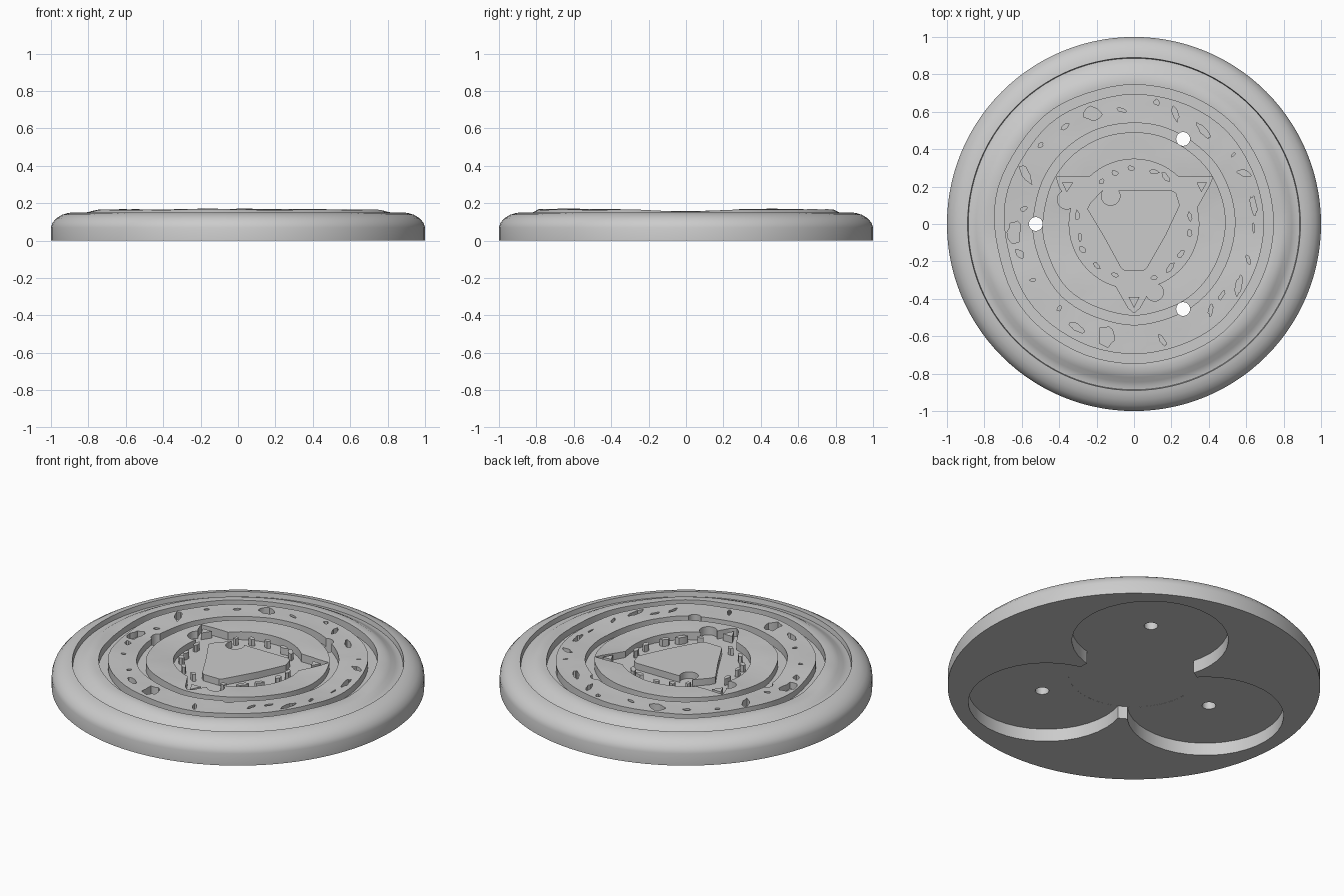
import bpy, bmesh, math, random
from mathutils import Vector, noise

random.seed(4)
TAU = math.tau
FLOOR = 0.118        # bottom of the carved grooves
ABOVE = 0.3          # cutter height, clear of the top face

if "Cube" in bpy.data.objects:
    bpy.data.objects.remove(bpy.data.objects["Cube"], do_unlink=True)

stone = bpy.data.materials.new("grey_stone")
stone.use_nodes = True
GREY = (0.6, 0.6, 0.6, 1)
stone.diffuse_color = GREY
stone.node_tree.nodes["Principled BSDF"].inputs["Base Color"].default_value = GREY


def to_object(name, bm):
    bmesh.ops.recalc_face_normals(bm, faces=bm.faces)
    mesh = bpy.data.meshes.new(name)
    bm.to_mesh(mesh)
    bm.free()
    mesh.materials.append(stone)
    ob = bpy.data.objects.new(name, mesh)
    bpy.context.collection.objects.link(ob)
    return ob


def add_prism(bm, points, low, high):
    """Upright prism over a closed outline."""
    rings = [[bm.verts.new((x, y, z)) for x, y in points] for z in (low, high)]
    bm.faces.new(rings[0])
    bm.faces.new(rings[1])
    n = len(points)
    for i in range(n):
        j = (i + 1) % n
        bm.faces.new((rings[0][i], rings[0][j], rings[1][j], rings[1][i]))


def prisms(name, outlines, low, high):
    bm = bmesh.new()
    for points in outlines:
        add_prism(bm, points, low, high)
    return to_object(name, bm)


def circle(x, y, r, n=32):
    return [(x + r * math.cos(TAU * i / n), y + r * math.sin(TAU * i / n)) for i in range(n)]


def blob(x, y, length, width, turn, n=12, rough=0.25):
    """Irregular rounded patch, long axis turned by an angle in degrees."""
    a = math.radians(turn)
    points = []
    for i in range(n):
        t = TAU * i / n
        k = 1 + random.uniform(-rough, rough)
        u, v = k * length / 2 * math.cos(t), k * width / 2 * math.sin(t)
        points.append((x + u * math.cos(a) - v * math.sin(a),
                       y + u * math.sin(a) + v * math.cos(a)))
    return points


def wobble(r, t, seed):
    return r + 0.013 * noise.noise(Vector((2 * math.cos(t), 2 * math.sin(t), seed)))


def ring_cutter(name, inner, outer, seed, n=72):
    """Hand-cut circular groove with a slightly uneven course."""
    bm = bmesh.new()
    loops = []
    for r, z in ((inner, FLOOR), (outer, FLOOR), (outer, ABOVE), (inner, ABOVE)):
        loops.append([bm.verts.new((wobble(r, TAU * i / n, seed) * math.cos(TAU * i / n),
                                    wobble(r, TAU * i / n, seed) * math.sin(TAU * i / n), z))
                      for i in range(n)])
    for k in range(4):
        a, b = loops[k], loops[(k + 1) % 4]
        for i in range(n):
            j = (i + 1) % n
            bm.faces.new((a[i], a[j], b[j], b[i]))
    return to_object(name, bm)


def carve(target, cutters):
    for cutter in cutters:
        cutter.hide_render = True
        mod = target.modifiers.new("carve", "BOOLEAN")
        mod.operation = "DIFFERENCE"
        mod.solver = "EXACT"
        mod.object = cutter
    bpy.context.view_layer.update()
    graph = bpy.context.evaluated_depsgraph_get()
    mesh = bpy.data.meshes.new_from_object(target.evaluated_get(graph))
    target.modifiers.clear()
    target.data = mesh
    for cutter in cutters:
        bpy.data.objects.remove(cutter, do_unlink=True)


def top_height(x, y):
    """Uneven surface of the top face, lowest across the middle."""
    rise = min(1, abs(y) / 0.35)
    p = Vector((x, y, 0))
    return (0.154 + 0.012 * rise * rise * (3 - 2 * rise)
            + 0.006 * noise.noise(p * 3) + 0.0015 * noise.noise(p * 11))


# Disc: lathed rim, shallow moat, uneven top face
SEGMENTS = 112
rim = [(1, 0), (1, 0.07), (0.992, 0.095), (0.97, 0.12), (0.94, 0.138), (0.91, 0.147),
       (0.89, 0.15), (0.886, 0.122), (0.865, 0.125), (0.845, 0.135), (0.82, 0.15)]
profile = [(r, z) for r, z in rim] + [(0.79 - 0.035 * k, None) for k in range(22)]
bm = bmesh.new()
loops = []
for r, z in profile:
    loop = []
    for i in range(SEGMENTS):
        x, y = r * math.cos(TAU * i / SEGMENTS), r * math.sin(TAU * i / SEGMENTS)
        loop.append(bm.verts.new((x, y, top_height(x, y) if z is None else z)))
    loops.append(loop)
for a, b in zip(loops, loops[1:]):
    for i in range(SEGMENTS):
        j = (i + 1) % SEGMENTS
        bm.faces.new((a[i], a[j], b[j], b[i]))
bm.faces.new(loops[0])
tip = bm.verts.new((0, 0, top_height(0, 0)))
for i in range(SEGMENTS):
    bm.faces.new((loops[-1][i], loops[-1][(i + 1) % SEGMENTS], tip))
disc = to_object("disc", bm)

# Carved marks between the two rings: x, y, length, width (hundredths), turn
marks = [(-7, 61, 5, 2, 160), (-22, 59, 9, 7, 20), (-37, 52, 5, 2, 35), (-50, 42, 3, 2, 45),
         (-58, 27, 11, 4, 120), (-59, 8, 4, 2, 20), (-64, -4, 11, 7, 95), (-61, -16, 6, 3, 120),
         (-54, -30, 3, 2, 0), (-40, -45, 3, 2, 70), (-31, -55, 9, 4, 150), (-15, -60, 10, 8, 100),
         (15, -62, 7, 2, 125), (41, -46, 6, 2, 80), (47, -38, 5, 2, 60), (56, -33, 10, 3, 80),
         (61, -19, 5, 2, 110), (64, -2, 5, 1, 90), (64, 10, 10, 3, 100), (59, 27, 8, 3, 160),
         (53, 37, 3, 1, 45), (37, 50, 10, 3, 130), (22, 59, 8, 3, 105), (12, 65, 3, 3, 0)]
mark_cutter = prisms("mark_cutter", [blob(x / 100, y / 100, l / 100, w / 100, t)
                                     for x, y, l, w, t in marks], FLOOR, ABOVE)

# Triangle over a circle, pointing to the front, with three round pits
triangle = [(-0.415, 0.25), (0.42, 0.25), (0.4, 0.2), (0.03, -0.45),
            (0, -0.475), (-0.03, -0.45), (-0.4, 0.2)]
cutters = [
    ring_cutter("outer_groove_cutter", 0.695, 0.745, 1),
    ring_cutter("inner_groove_cutter", 0.49, 0.54, 5),
    mark_cutter,
    prisms("circle_cutter", [circle(0, 0, 0.347, 56)], FLOOR, ABOVE),
    prisms("triangle_cutter", [triangle], FLOOR, ABOVE),
    prisms("pit_cutter", [circle(-0.36, 0.13, 0.05), circle(0.11, -0.365, 0.047)], FLOOR, ABOVE),
]

# Underside: three round recesses joined by a centre one, each with a through hole
lobes = [(math.cos(a), math.sin(a)) for a in (TAU / 6, TAU / 2, -TAU / 6)]
cutters.append(prisms("recess_cutter", [circle(0.5 * x, 0.5 * y, 0.42, 40) for x, y in lobes],
                      -0.1, 0.075))
cutters.append(prisms("centre_recess_cutter", [circle(0, 0, 0.352, 48)], -0.1, 0.0755))
cutters.append(prisms("hole_cutter", [circle(0.525 * x, 0.525 * y, 0.037, 24) for x, y in lobes],
                      -0.2, ABOVE + 0.1))
carve(disc, cutters)

# Raised centre plate inside the triangle, with a round pit in one corner
outline = [(-0.17, 0.18), (0.2, 0.18), (0.225, 0.165), (0.245, 0.1), (0.17, -0.06),
           (0.07, -0.235), (0.05, -0.25), (-0.05, -0.25), (-0.07, -0.235),
           (-0.16, -0.07), (-0.25, 0.08), (-0.235, 0.11)]
plate = prisms("centre_plate", [outline], FLOOR - 0.01, 0.157)
carve(plate, [prisms("plate_pit_cutter", [circle(-0.125, 0.15, 0.05)], FLOOR, ABOVE)])

# Small raised remnants: one in each triangle corner, others along the circle
corners = [[(-0.385, 0.222), (-0.325, 0.222), (-0.36, 0.17)],
           [(0.335, 0.222), (0.39, 0.222), (0.36, 0.17)],
           [(-0.03, -0.39), (0.03, -0.39), (0, -0.45)]]
arcs = []
for middle in (90, 210, 330):
    for step in range(-2, 3):
        deg = middle + step * 18 + random.uniform(-4, 4)
        a, r = math.radians(deg), 0.295 + random.uniform(-0.01, 0.012)
        arcs.append(blob(r * math.cos(a), r * math.sin(a), random.uniform(0.03, 0.06),
                         0.028, deg + 90 + random.uniform(-25, 25), 6))
remnants = prisms("raised_remnants", corners + arcs, FLOOR - 0.01, 0.158)

# Soft shading with crisp groove edges
for ob in (disc, plate, remnants):
    bpy.ops.object.select_all(action="DESELECT")
    ob.select_set(True)
    bpy.context.view_layer.objects.active = ob
    bpy.ops.object.shade_smooth_by_angle(angle=math.radians(35))
